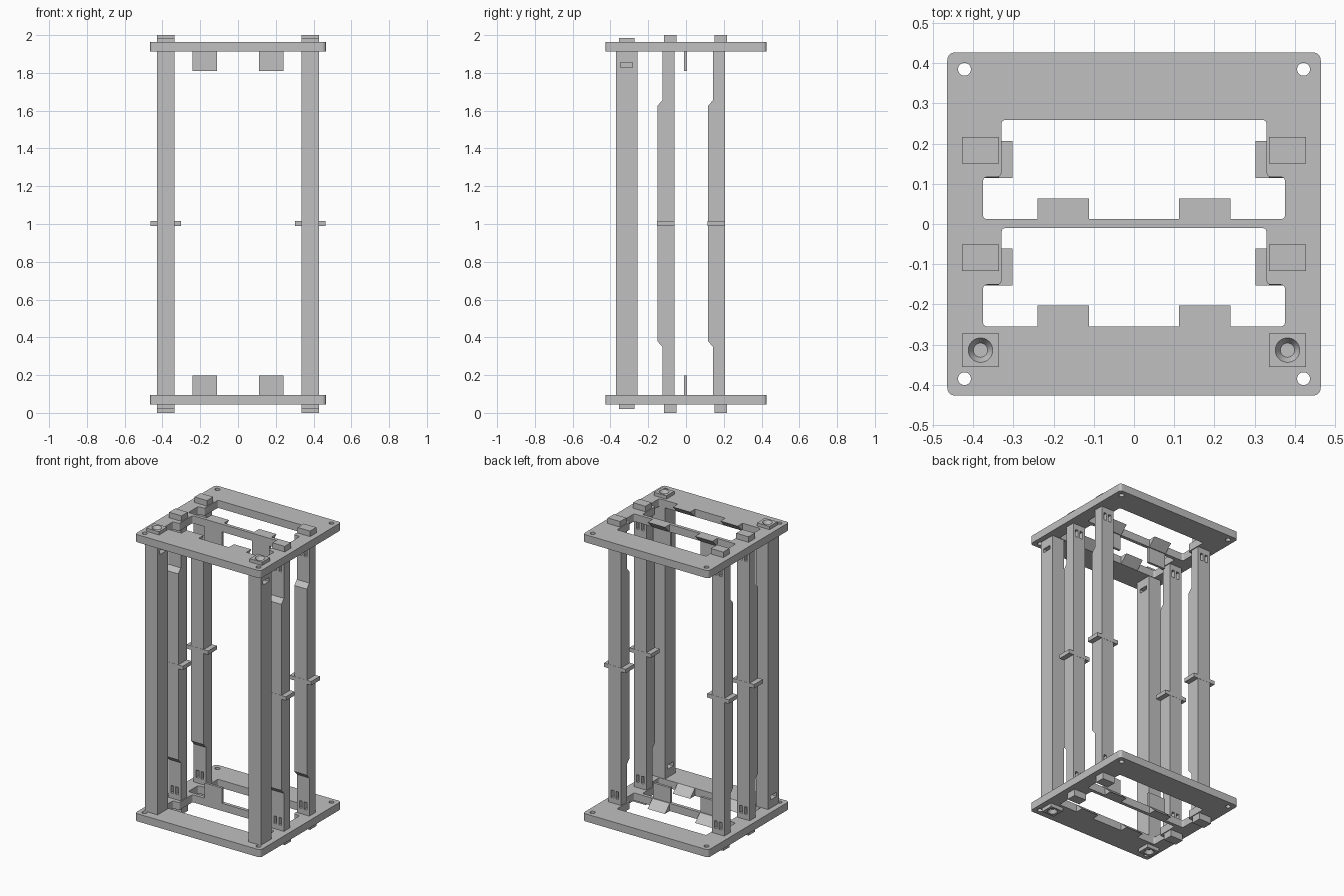
import bpy, bmesh
from math import cos, sin, tau
from mathutils import Vector

cube = bpy.data.objects.get("Cube")
if cube:
    bpy.data.objects.remove(cube)

grey = bpy.data.materials.new("light grey")
grey.use_nodes = True
colour = (0.53, 0.53, 0.53, 1)
grey.diffuse_color = colour
grey.node_tree.nodes["Principled BSDF"].inputs["Base Color"].default_value = colour

LOW, HIGH = 0.095, 1.912     # inner faces of the two plates
THICK = 0.051


def add(name, bm):
    bmesh.ops.recalc_face_normals(bm, faces=bm.faces)
    mesh = bpy.data.meshes.new(name)
    bm.to_mesh(mesh)
    bm.free()
    mesh.materials.append(grey)
    obj = bpy.data.objects.new(name, mesh)
    bpy.context.collection.objects.link(obj)
    return obj


def prism(name, outline, axis, start, end):
    """Extrude a closed outline along axis 'x' (outline in y, z) or 'z' (x, y)."""
    bm = bmesh.new()
    place = (lambda a, b: (start, a, b)) if axis == "x" else (lambda a, b: (a, b, start))
    face = bm.faces.new([bm.verts.new(place(a, b)) for a, b in outline])
    moved = bmesh.ops.extrude_face_region(bm, geom=[face])["geom"]
    step = Vector((end - start, 0, 0) if axis == "x" else (0, 0, end - start))
    bmesh.ops.translate(bm, vec=step, verts=[v for v in moved if isinstance(v, bmesh.types.BMVert)])
    return add(name, bm)


def box(name, x0, x1, y0, y1, z0, z1):
    return prism(name, [(x0, y0), (x1, y0), (x1, y1), (x0, y1)], "z", z0, z1)


def cone(name, x, y, z0, z1, r0, r1):
    bm = bmesh.new()
    bmesh.ops.create_cone(bm, cap_ends=True, segments=32, radius1=r0, radius2=r1, depth=z1 - z0)
    bmesh.ops.translate(bm, vec=(x, y, (z0 + z1) / 2), verts=bm.verts)
    return add(name, bm)


def cut(obj, cutters):
    for cutter in cutters:
        mod = obj.modifiers.new("cut", "BOOLEAN")
        mod.operation, mod.solver, mod.object = "DIFFERENCE", "EXACT", cutter
    bpy.context.view_layer.update()
    graph = bpy.context.evaluated_depsgraph_get()
    mesh = bpy.data.meshes.new_from_object(obj.evaluated_get(graph))
    obj.modifiers.clear()
    obj.data = mesh
    for cutter in cutters:
        bpy.data.objects.remove(cutter)


def rounded(corners, radius, steps=5):
    """Replace each corner with a small curve."""
    points = []
    for i, corner in enumerate(corners):
        here = Vector(corner)
        a = here + (Vector(corners[i - 1]) - here).normalized() * radius
        b = here + (Vector(corners[(i + 1) % len(corners)]) - here).normalized() * radius
        for k in range(steps + 1):
            t = k / steps
            points.append(a * (1 - t) ** 2 + here * 2 * t * (1 - t) + b * t * t)
    return points


def stepped_opening(bottom, middle, top):
    wide, narrow = 0.376, 0.33
    right = [(wide, bottom), (wide, middle), (narrow, middle), (narrow, top)]
    return rounded(right + [(-x, y) for x, y in reversed(right)], 0.012)


# End plates with two stepped openings and four corner holes
for label, z0 in (("bottom", LOW - THICK), ("top", HIGH)):
    outline = [(-0.465, -0.427), (0.465, -0.427), (0.465, 0.427), (-0.465, 0.427)]
    plate = prism(label + "_plate", rounded(outline, 0.022), "z", z0, z0 + THICK)
    cutters = [prism("opening_cutter", stepped_opening(*ys), "z", z0 - 0.1, z0 + 0.2)
               for ys in ((0.012, 0.117, 0.259), (-0.255, -0.151, -0.01))]
    cutters += [cone("hole_cutter", sx * 0.422, sy * 0.385, z0 - 0.1, z0 + 0.2, 0.016, 0.016)
                for sx in (-1, 1) for sy in (-1, 1)]
    cut(plate, cutters)

    # Sloped lead-in tabs in the openings, and fins on the middle bar
    inner, outer = (HIGH, HIGH + THICK) if label == "top" else (LOW, LOW - THICK)
    fin_end = inner + (-0.102 if label == "top" else 0.102)
    for side, sx in (("left", 1), ("right", -1)):
        x0, x1 = sorted((sx * 0.112, sx * 0.24))
        for row, y in (("back", 0.012), ("front", -0.255)):
            ramp = [(y - 0.004, inner), (y, inner), (y + 0.052, outer), (y - 0.004, outer)]
            prism(f"{label}_{row}_{side}_ramp", ramp, "x", x0, x1)
        box(f"{label}_{side}_fin", x0, x1, -0.01, 0.006, min(inner, fin_end), max(inner, fin_end))

for side, sx in (("left", 1), ("right", -1)):
    cx = sx * 0.382
    x0, x1 = cx - 0.046, cx + 0.046

    # Front posts with stepped ends, screw holes and nut slots
    y = -0.314
    top, bottom = 1.985, 0.02
    half = [(y + 0.056, LOW), (y + 0.056, HIGH), (y + 0.042, HIGH), (y + 0.042, top)]
    other = [(2 * y - a, b) for a, b in half]
    for profile in (half, other):
        profile.insert(0, (profile[-1][0], LOW))
        profile.insert(0, (profile[0][0], bottom))
    post = prism(f"front_{side}_post", half + other[::-1], "x", x0, x1)
    cut(post, [
        cone("sink_cutter", cx, y, top - 0.025, top + 0.001, 0.016, 0.031),
        cone("sink_cutter", cx, y, bottom - 0.001, bottom + 0.025, 0.031, 0.016),
        cone("bore_cutter", cx, y, top - 0.18, top + 0.01, 0.0155, 0.0155),
        cone("bore_cutter", cx, y, bottom - 0.01, bottom + 0.18, 0.0155, 0.0155),
        box("slot_cutter", cx - 0.03, x1 + 0.01, y - 0.032, y + 0.032, 1.828, 1.855),
        box("slot_cutter", x0 - 0.01, cx + 0.03, y - 0.032, y + 0.032, 0.15, 0.177),
    ])

    # Side rails, narrowed at both ends, with end pegs and a middle clip
    for row, y0 in (("middle", -0.152), ("back", 0.116)):
        y1, step = y0 + 0.09, y0 + 0.027
        outline = [(y1, LOW), (y1, HIGH), (step, HIGH), (step, 1.655), (y0, 1.625),
                   (y0, 0.38), (step, 0.35), (step, LOW)]
        rail = prism(f"{row}_{side}_rail", outline, "x", x0, x1)
        slots = []
        for z in (0.13, 1.825):
            for dx in (-0.018, 0.018):
                slots.append(box("slot_cutter", cx + dx - 0.01, cx + dx + 0.01,
                                 y0 - 0.05, y1 + 0.05, z, z + 0.05))
        cut(rail, slots)
        for end, z0, z1 in (("bottom", 0, LOW), ("top", HIGH, 2)):
            box(f"{row}_{side}_{end}_peg", x0, x1, y0 + 0.035, y0 + 0.101, z0, z1)
        box(f"{row}_{side}_clip", cx - 0.08, cx + 0.08, y0 - 0.001, y1 + 0.001, 0.99, 1.016)
